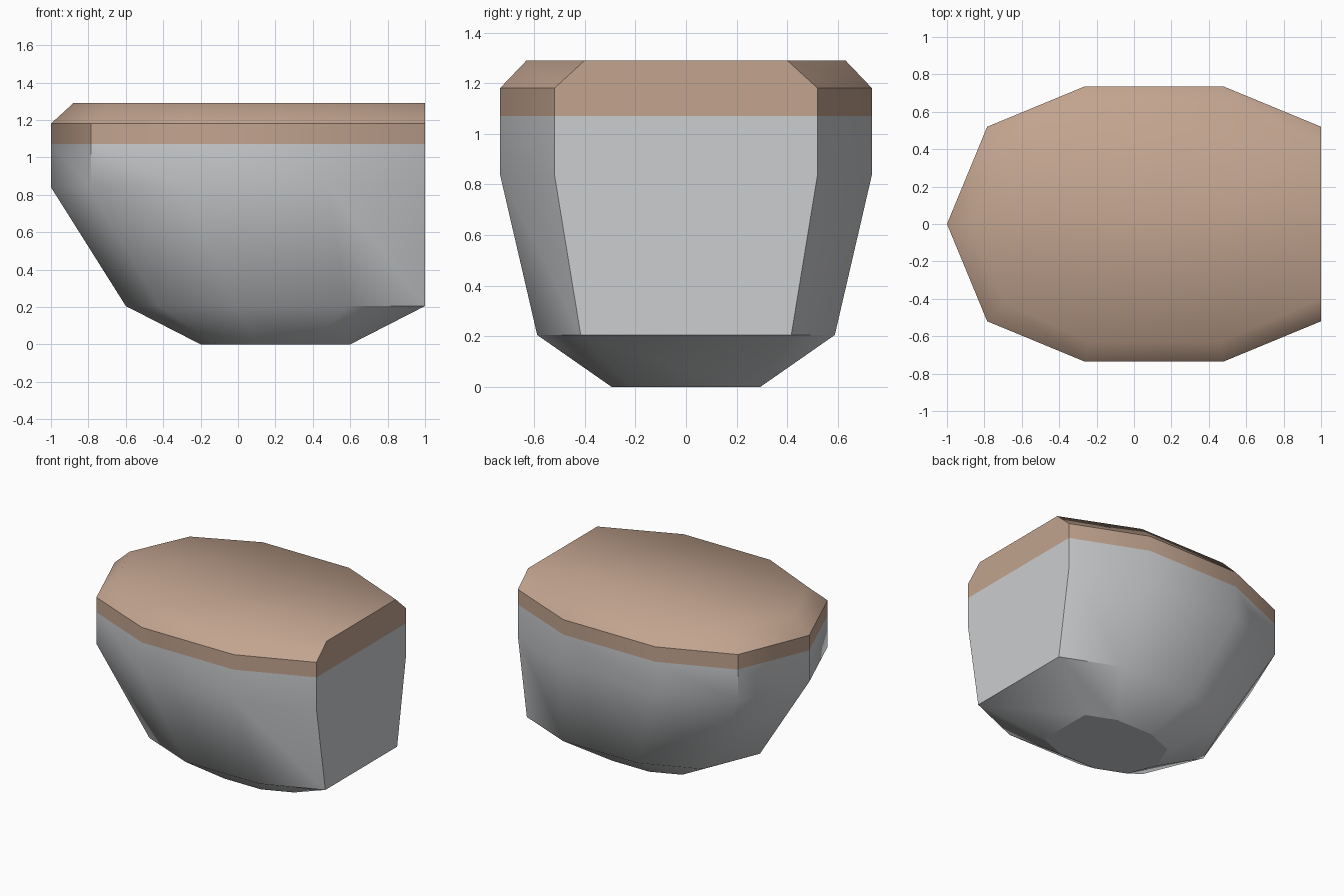
import bpy, bmesh, math

cube = bpy.data.objects.get("Cube")
if cube:
    bpy.data.objects.remove(cube, do_unlink=True)


def material(name, rgb):
    mat = bpy.data.materials.new(name)
    mat.use_nodes = True
    mat.diffuse_color = (*rgb, 1)
    mat.node_tree.nodes["Principled BSDF"].inputs["Base Color"].default_value = (*rgb, 1)
    return mat


grey = material("pale_grey", (0.60, 0.61, 0.625))
tan = material("tan_wood", (0.54, 0.37, 0.275))


def outline(half):
    """Mirror a half outline running bow to stern into a closed ring."""
    return half + [(x, -y) for x, y in reversed(half) if y > 0]


def scaled(scale):
    return [(0.2 + scale * x, scale * y) for x, y in rim]


# Widest outline, and the inset outline of the deck
rim = outline([(-1, 0), (-0.785, 0.52), (-0.265, 0.735), (0.48, 0.735), (1, 0.52)])
deck = outline([(-0.88, 0), (-0.69, 0.425), (-0.24, 0.63), (0.46, 0.63), (1, 0.4)])
BAND, EDGE, TOP = 1.07, 1.18, 1.29
levels = [(0, scaled(0.4)), (0.205, scaled(0.8)), (0.84, rim),
          (BAND, rim), (EDGE, rim), (TOP, deck)]

# Hull lofted through the levels, closed by the keel plate and the deck
bm = bmesh.new()
rings = [[bm.verts.new((x, y, z)) for x, y in ring] for z, ring in levels]
for low, high in zip(rings, rings[1:]):
    for i in range(len(low)):
        j = (i + 1) % len(low)
        bm.faces.new((low[i], low[j], high[j], high[i]))
keel = bm.faces.new(rings[0])
bm.faces.new(rings[-1])
bmesh.ops.recalc_face_normals(bm, faces=bm.faces[:])

# Tan upper band and deck over the grey hull
for face in bm.faces:
    face.material_index = int(face.calc_center_median().z > BAND)

mesh = bpy.data.meshes.new("boat_hull")
bm.to_mesh(mesh)
bm.free()
mesh.materials.append(grey)
mesh.materials.append(tan)
hull = bpy.data.objects.new("boat_hull", mesh)
bpy.context.collection.objects.link(hull)

bpy.ops.object.select_all(action='DESELECT')
hull.select_set(True)
bpy.context.view_layer.objects.active = hull
bpy.ops.object.shade_smooth_by_angle(angle=math.radians(45))

# Crisp rim and keel edges, soft deck edge except along the flat stern
for edge in mesh.edges:
    a, b = (mesh.vertices[v].co for v in edge.vertices)
    if abs(a.z - b.z) > 0.001:
        continue
    if abs(a.z - EDGE) < 0.001 or a.z < 0.001:
        edge.use_edge_sharp = not (a.z > 1 and min(a.x, b.x) > 0.99)
    elif abs(a.z - TOP) < 0.001:
        edge.use_edge_sharp = min(a.x, b.x) > 0.99
